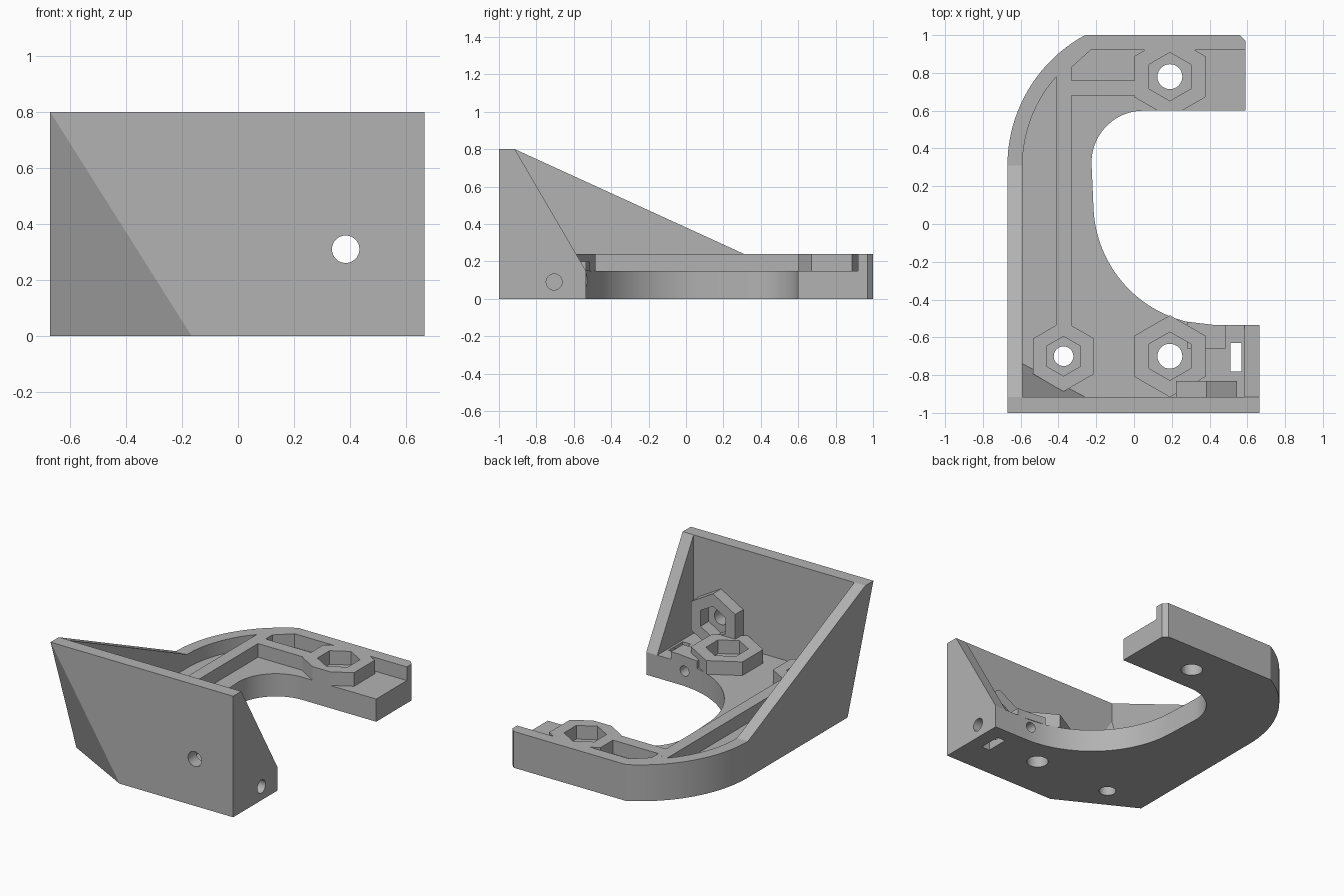
import bpy, bmesh
from math import sin, cos, pi, atan2
from mathutils import Vector

if "Cube" in bpy.data.objects:
    bpy.data.objects.remove(bpy.data.objects["Cube"], do_unlink=True)

grey = bpy.data.materials.new("plain_grey")
grey.use_nodes = True
grey.diffuse_color = (0.45, 0.45, 0.45, 1)
grey.node_tree.nodes["Principled BSDF"].inputs["Base Color"].default_value = (0.45, 0.45, 0.45, 1)

FLOOR, RIM, TOP = 0.15, 0.24, 0.8
LEFT, RIGHT, FRONT, BACK = -0.67, 0.665, -1.0, 1.0
WALL_IN, LEFT_IN, RIGHT_IN = -0.915, -0.59, 0.585
AXES = {"z": lambda u, v, w: (u, v, w),
        "y": lambda u, v, w: (u, w, v),
        "x": lambda u, v, w: (w, u, v)}


def arc(cx, cy, r, a0, a1, n=20):
    return [(cx + r * cos(a0 + (a1 - a0) * i / n), cy + r * sin(a0 + (a1 - a0) * i / n))
            for i in range(n + 1)]


def rect(u0, u1, v0, v1):
    return [(u0, v0), (u1, v0), (u1, v1), (u0, v1)]


def ring(cu, cv, r, n):
    return arc(cu, cv, r, pi / 2, pi / 2 + 2 * pi, n)[:-1]


def prism(name, points, w0, w1, axis="z"):
    """Extrude a flat profile along an axis."""
    bm = bmesh.new()
    place = AXES[axis]
    low = [bm.verts.new(place(u, v, w0)) for u, v in points]
    high = [bm.verts.new(place(u, v, w1)) for u, v in points]
    bm.faces.new(low)
    bm.faces.new(high)
    for i in range(len(low)):
        j = (i + 1) % len(low)
        bm.faces.new((low[i], low[j], high[j], high[i]))
    return finish(name, bm)


def finish(name, bm):
    bmesh.ops.recalc_face_normals(bm, faces=bm.faces)
    mesh = bpy.data.meshes.new(name)
    bm.to_mesh(mesh)
    bm.free()
    mesh.materials.append(grey)
    obj = bpy.data.objects.new(name, mesh)
    bpy.context.collection.objects.link(obj)
    return obj


def trim(obj, point, normal):
    """Slice away everything on the normal's side of a plane."""
    bm = bmesh.new()
    bm.from_mesh(obj.data)
    res = bmesh.ops.bisect_plane(bm, geom=bm.verts[:] + bm.edges[:] + bm.faces[:], dist=1e-5,
                                 plane_co=point, plane_no=normal, clear_outer=True)
    edges = [e for e in bm.edges if e.is_boundary]
    if edges:
        bmesh.ops.holes_fill(bm, edges=edges, sides=0)
    bmesh.ops.recalc_face_normals(bm, faces=bm.faces)
    bm.to_mesh(obj.data)
    bm.free()


def cut(obj, points, w0, w1, axis="z"):
    cutter = prism("cutter", points, w0, w1, axis)
    cutter.hide_render = True
    mod = obj.modifiers.new("cut", "BOOLEAN")
    mod.operation, mod.solver, mod.object = "DIFFERENCE", "EXACT", cutter
    bpy.context.view_layer.objects.active = obj
    bpy.ops.object.modifier_apply(modifier=mod.name)
    bpy.data.objects.remove(cutter, do_unlink=True)


# Outer corner curve and its inner offset
corner_c, corner_r = (0.115, 0.31), 0.785
corner_end = atan2(0.69, -0.375)
outer = arc(*corner_c, corner_r, pi, corner_end)
inner = arc(*corner_c, corner_r - 0.08, pi, atan2(0.47, -0.525), 14)

# C-shaped base plate
outline = [(RIGHT, FRONT), (LEFT, FRONT)] + outer
outline += [(0.56, BACK), (0.59, 0.97), (0.59, 0.6)]
outline += arc(0.05, 0.325, 0.275, pi / 2, pi)
outline += arc(0.43, 0.11, 0.645, pi * 1.02, pi * 1.5, 28)
outline += [(RIGHT, -0.535)]
base = prism("base_plate", outline, 0, FLOOR)

# Walls
front = prism("front_wall", rect(LEFT, RIGHT, FRONT, WALL_IN), FLOOR, TOP)
left = prism("left_gusset", [(WALL_IN, FLOOR), (0.31, FLOOR), (0.31, RIM), (WALL_IN, TOP)],
             LEFT, LEFT_IN, "x")
prism("right_gusset", [(WALL_IN, FLOOR), (-0.535, FLOOR), (WALL_IN, TOP)], RIGHT_IN, RIGHT, "x")

# Sloped filler inside the bevelled corner
bm = bmesh.new()
tip = [bm.verts.new(p) for p in ((LEFT_IN, WALL_IN, FLOOR), (LEFT_IN, -0.74, FLOOR),
                                 (-0.26, WALL_IN, FLOOR), (LEFT_IN, WALL_IN, 0.67))]
for i in range(4):
    bm.faces.new(tip[:i] + tip[i + 1:])
filler = finish("corner_filler", bm)

# Slanted cut across the front left corner
slope = -Vector((1 / 0.505, 1 / 0.27, 1 / TOP)).normalized()
for part in (base, front, left, filler):
    trim(part, (LEFT, FRONT, TOP), slope)

# Raised rim and stiffening ribs
prism("back_rim", outer + [(0.56, BACK), (0.59, 0.97), (0.59, 0.92), (-0.23, 0.92),
                           (-0.33, 0.83), (-0.33, 0.78)] + inner[::-1], FLOOR, RIM)
prism("long_rib", rect(-0.41, -0.33, -0.537, 0.78), FLOOR, RIM)
prism("cross_rib", rect(-0.33, 0.003, 0.68, 0.76), FLOOR, RIM)

# Hexagonal nut bosses on the floor, with screw holes below
for name, x, y, size, nut, hole in (("back_boss", 0.19, 0.78, 0.217, 0.128, 0.066),
                                    ("front_boss", 0.19, -0.70, 0.217, 0.128, 0.066),
                                    ("left_boss", -0.373, -0.70, 0.187, 0.105, 0.052)):
    boss = prism(name, ring(x, y, size, 6), FLOOR, RIM)
    if name == "back_boss":
        trim(boss, (0, 0.6, 0), (0, -1, 0))
    cut(boss, ring(x, y, nut, 6), FLOOR - 0.1, RIM + 0.1)
    cut(base, ring(x, y, hole, 32), -0.1, RIM)

# Nut boss on the front wall
bx, bz = 0.384, 0.31
boss = prism("wall_boss", ring(bx, bz, 0.187, 6), WALL_IN, -0.83, "y")
trim(boss, (0, 0, FLOOR), (0, 0, -1))
cut(boss, ring(bx, bz, 0.105, 6), WALL_IN - 0.1, -0.7, "y")
cut(front, ring(bx, bz, 0.049, 32), FRONT - 0.1, -0.8, "y")

# Pad over the rear screw hole, side screw hole and nut slot
prism("screw_pad", [(0.28, -0.66), (0.485, -0.66), (0.485, -0.535), (0.43, -0.535),
                    (0.28, -0.517)], FLOOR, 0.2)
cut(base, rect(0.51, 0.57, -0.78, -0.63), -0.1, RIM)
cut(base, ring(-0.705, 0.09, 0.043, 24), 0.34, RIGHT + 0.1, "x")
cut(base, ring(bx, 0.1, 0.034, 24), -0.7, -0.4, "y")

# Smooth the curves, keep the edges crisp
for obj in bpy.context.collection.objects:
    if obj.type == "MESH" and grey.name in obj.data.materials:
        bpy.ops.object.select_all(action="DESELECT")
        obj.select_set(True)
        bpy.context.view_layer.objects.active = obj
        bpy.ops.object.shade_smooth_by_angle(angle=pi / 7)
